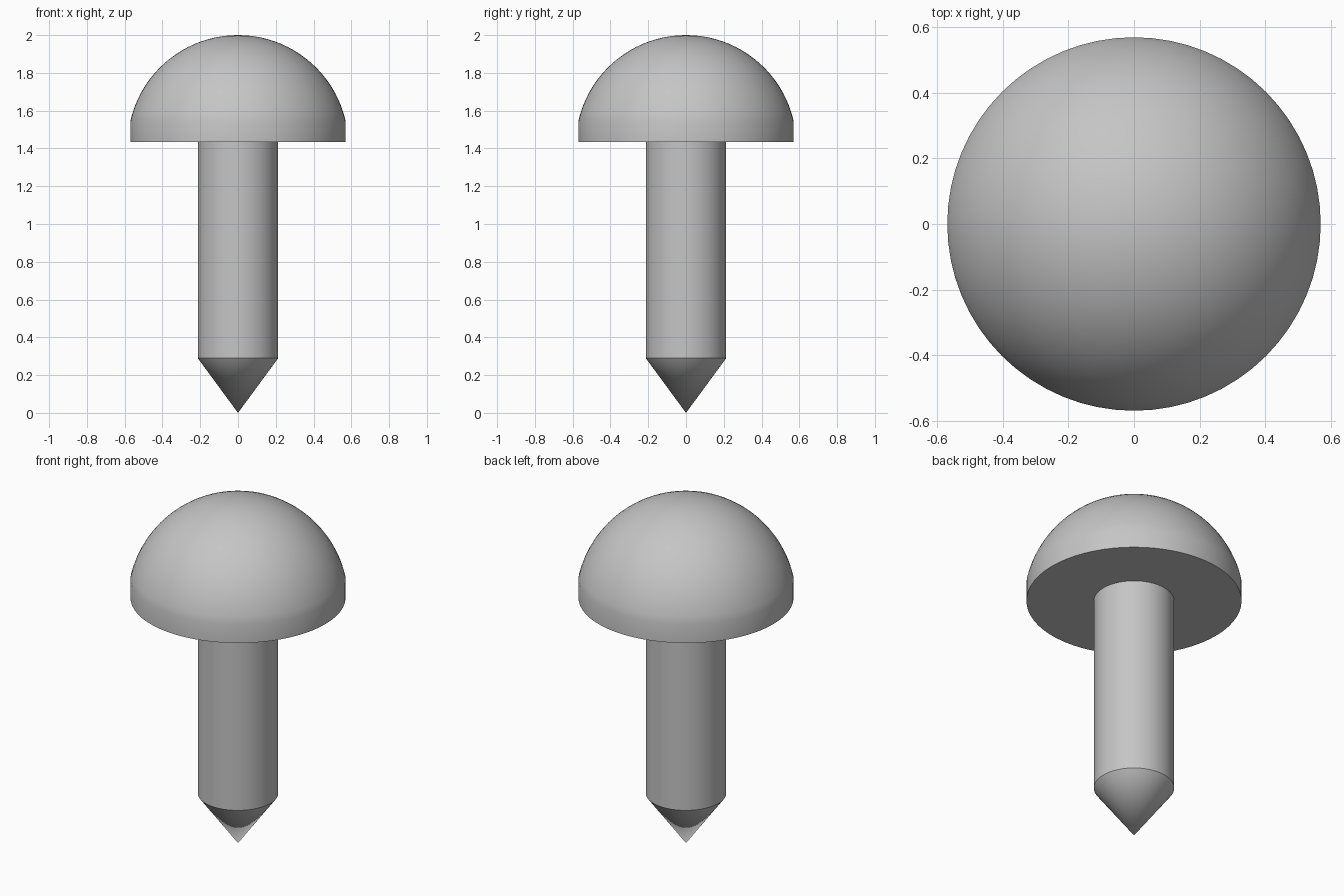
import bpy, bmesh, math

cube = bpy.data.objects.get("Cube")
if cube:
    bpy.data.objects.remove(cube, do_unlink=True)

SEGMENTS = 64

# Single grey metal
grey = bpy.data.materials.new("grey_metal")
grey.use_nodes = True
colour = (0.56, 0.56, 0.56, 1)
grey.diffuse_color = colour
grey.node_tree.nodes["Principled BSDF"].inputs["Base Color"].default_value = colour


def lathe(name, profile):
    """Revolve (radius, height) points around the z axis."""
    bm = bmesh.new()
    verts = [bm.verts.new((r, 0, z)) for r, z in profile]
    edges = [bm.edges.new(pair) for pair in zip(verts, verts[1:])]
    bmesh.ops.spin(bm, geom=verts + edges, cent=(0, 0, 0), axis=(0, 0, 1),
                   angle=math.tau, steps=SEGMENTS, use_duplicate=False)
    bmesh.ops.remove_doubles(bm, verts=bm.verts, dist=0.0001)
    bmesh.ops.recalc_face_normals(bm, faces=bm.faces)
    mesh = bpy.data.meshes.new(name)
    bm.to_mesh(mesh)
    bm.free()
    mesh.materials.append(grey)
    obj = bpy.data.objects.new(name, mesh)
    bpy.context.collection.objects.link(obj)
    bpy.ops.object.select_all(action="DESELECT")
    obj.select_set(True)
    bpy.context.view_layer.objects.active = obj
    bpy.ops.object.shade_smooth_by_angle(angle=math.radians(30))
    return obj


# Domed head: short upright rim, then a spherical cap
head_radius, head_base, rim_top, top = 0.57, 1.435, 1.545, 2.0
rise = top - rim_top
ball = (head_radius ** 2 + rise ** 2) / (2 * rise)
sweep = math.asin(head_radius / ball)
rings = 20
dome = [(ball * math.sin(sweep * (1 - i / rings)),
         top - ball + ball * math.cos(sweep * (1 - i / rings)))
        for i in range(rings + 1)]
lathe("head", [(0, head_base), (head_radius, head_base)] + dome)

# Straight shank, running up to the underside of the head, with a conical tip
shank_radius, shoulder = 0.213, 0.29
lathe("shank_and_tip", [(0, 0), (shank_radius, shoulder),
                        (shank_radius, head_base), (0, head_base)])
